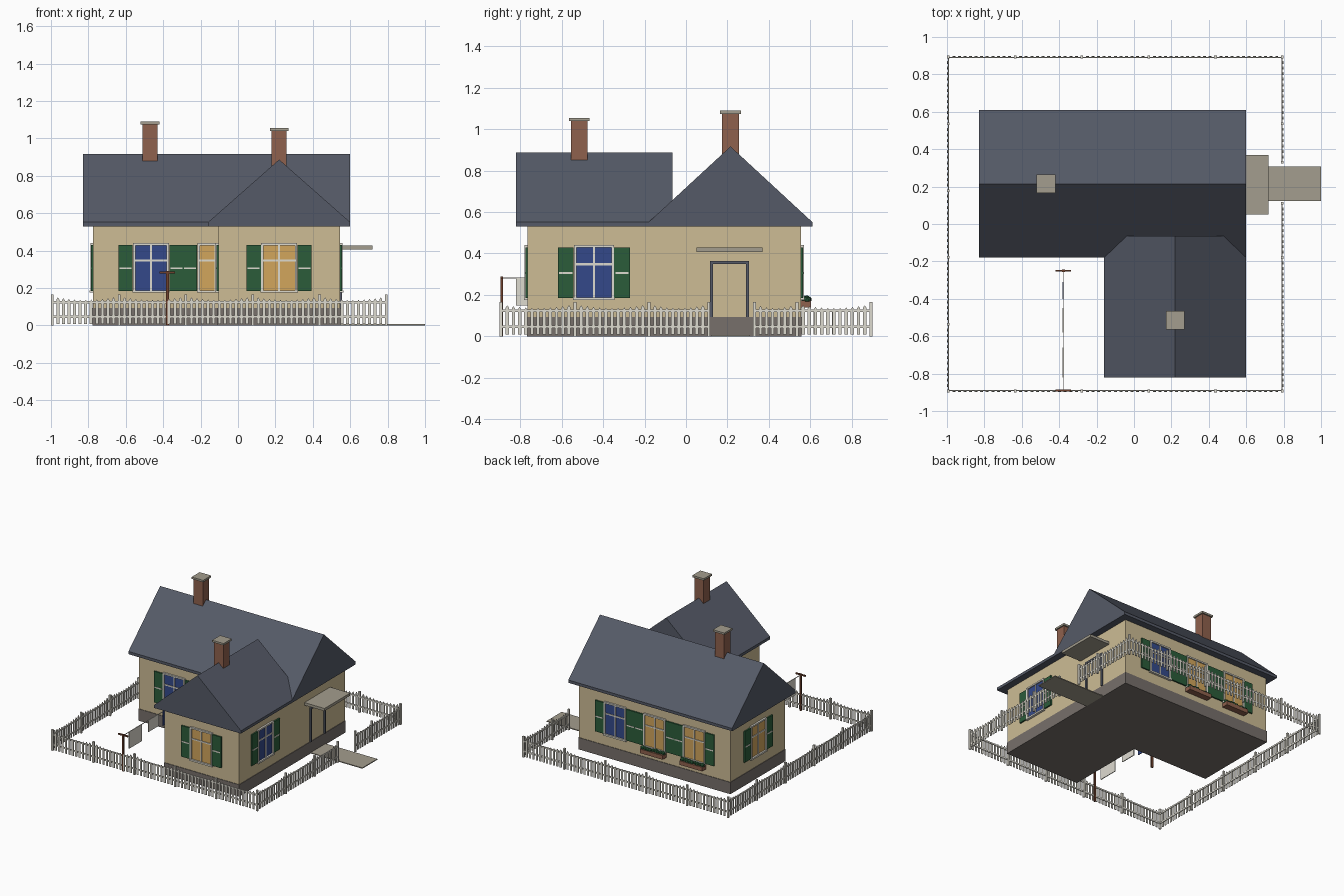
import bpy, bmesh, math, random
from mathutils import Matrix, Vector

if "Cube" in bpy.data.objects:
    bpy.data.objects.remove(bpy.data.objects["Cube"])

random.seed(3)


def material(name, hexcol):
    rgb = [int(hexcol[i:i + 2], 16) / 255 for i in (0, 2, 4)]
    lin = [c / 12.92 if c <= 0.04045 else ((c + 0.055) / 1.055) ** 2.4 for c in rgb]
    m = bpy.data.materials.new(name)
    m.diffuse_color = (*lin, 1)
    m.use_nodes = True
    m.node_tree.nodes["Principled BSDF"].inputs["Base Color"].default_value = m.diffuse_color
    return m


ROOF = material("slate roof", "555A67")
WALL = material("cream wall", "CDBC95")
BASE = material("grey foundation", "77706B")
WHITE = material("white paint", "DEDBD0")
GREEN = material("shutter green", "2B5C3A")
BLUE = material("blue glass", "34498A")
AMBER = material("amber glass", "D2A65C")
BRICK = material("brick", "8F614D")
STONE = material("pale stone", "A39D8E")
WOOD = material("brown wood", "6E402C")


def finish(name, bm, mat, mtx=Matrix()):
    bmesh.ops.recalc_face_normals(bm, faces=bm.faces)
    me = bpy.data.meshes.new(name)
    bm.to_mesh(me)
    bm.free()
    me.transform(mtx)
    me.materials.append(mat)
    ob = bpy.data.objects.new(name, me)
    bpy.context.collection.objects.link(ob)
    return ob


def add_box(bm, x0, x1, y0, y1, z0, z1):
    c = Vector(((x0 + x1) / 2, (y0 + y1) / 2, (z0 + z1) / 2))
    bmesh.ops.create_cube(bm, size=1, matrix=Matrix.Translation(c)
                          @ Matrix.Diagonal((x1 - x0, y1 - y0, z1 - z0, 1)))


def boxes(name, mat, parts, mtx=Matrix()):
    bm = bmesh.new()
    for p in parts:
        add_box(bm, *p)
    return finish(name, bm, mat, mtx)


def add_prism(bm, pts, vec):
    f = bm.faces.new([bm.verts.new(p) for p in pts])
    new = bmesh.ops.extrude_face_region(bm, geom=[f])["geom"]
    bmesh.ops.translate(bm, vec=vec, verts=[v for v in new if isinstance(v, bmesh.types.BMVert)])


def prism(name, mat, pts, vec):
    bm = bmesh.new()
    add_prism(bm, pts, vec)
    return finish(name, bm, mat)


# L-shaped foundation and walls
def l_shape(e, z):
    return [(-0.775 - e, -0.125 - e, z), (-0.105 - e, -0.125 - e, z), (-0.105 - e, -0.765 - e, z),
            (0.545 + e, -0.765 - e, z), (0.545 + e, 0.555 + e, z), (-0.775 - e, 0.555 + e, z)]


prism("foundation", BASE, l_shape(0.004, 0), (0, 0, 0.093))
prism("walls", WALL, l_shape(0, 0.093), (0, 0, 0.44))

# Two solid gable roofs
main = [(-0.18, 0.53), (0.61, 0.53), (0.61, 0.552), (0.215, 0.917), (-0.18, 0.552)]
prism("main_roof", ROOF, [(-0.83, y, z) for y, z in main], (1.43, 0, 0))
wing = [(-0.16, 0.53), (0.60, 0.53), (0.60, 0.552), (0.22, 0.887), (-0.16, 0.552)]
prism("wing_roof", ROOF, [(x, -0.82, z) for x, z in wing], (0, 0.755, 0))

# Chimneys with stone caps
for name, cx, cy, z0, z1 in (("back", -0.47, 0.215, 0.80, 1.09), ("front", 0.22, -0.515, 0.78, 1.055)):
    boxes(name + "_chimney", BRICK, [(cx - 0.04, cx + 0.04, cy - 0.04, cy + 0.04, z0, z1 - 0.015)])
    boxes(name + "_chimney_cap", STONE, [(cx - 0.05, cx + 0.05, cy - 0.05, cy + 0.05, z1 - 0.015, z1)])


# Window with frame, mullions and a pair of shutters; local frame faces -y
def window(name, x, y, turn, glass):
    m = Matrix.Translation((x, y, 0)) @ Matrix.Rotation(math.radians(turn), 4, 'Z')
    boxes(name + "_glass", glass, [(-0.09, 0.09, -0.005, 0.005, 0.185, 0.435)], m)
    frame = [(s * 0.09 - 0.006, s * 0.09 + 0.006, -0.014, 0.002, 0.18, 0.44) for s in (-1, 1)]
    frame += [(-0.096, 0.096, -0.014, 0.002, 0.428, 0.44), (-0.1, 0.1, -0.018, 0.002, 0.175, 0.188),
              (-0.005, 0.005, -0.01, 0.002, 0.185, 0.435), (-0.088, 0.088, -0.01, 0.002, 0.343, 0.353)]
    boxes(name + "_frame", WHITE, frame, m)
    shut, bars = [], []
    for s in (-1, 1):
        c = s * 0.136
        shut.append((c - 0.038, c + 0.038, -0.011, 0.002, 0.185, 0.43))
        bars.append((c - 0.032, c + 0.032, -0.013, -0.008, 0.301, 0.311))
    boxes(name + "_shutters", GREEN, shut, m)
    boxes(name + "_shutter_bars", WHITE, bars, m)


window("front_wing_window", 0.22, -0.765, 0, AMBER)
window("front_left_window", -0.465, -0.125, 0, BLUE)
window("front_inner_window", -0.12, -0.125, 0, AMBER)
window("right_window", 0.545, -0.445, 90, BLUE)
window("back_window_1", 0.225, 0.555, 180, BLUE)
window("back_window_2", -0.12, 0.555, 180, AMBER)
window("back_window_3", -0.465, 0.555, 180, AMBER)
window("left_window", -0.775, 0.215, -90, AMBER)
window("wing_left_window", -0.105, -0.445, -90, BLUE)

# Flower boxes under two back windows
for i, cx in enumerate((-0.12, -0.465)):
    boxes(f"flower_box_{i}", BRICK, [(cx - 0.1, cx + 0.1, 0.555, 0.605, 0.14, 0.172)])
    bm = bmesh.new()
    for k in range(9):
        p = (cx - 0.088 + k * 0.022, 0.583 + random.uniform(-0.008, 0.008), 0.178)
        bmesh.ops.create_icosphere(bm, subdivisions=1, radius=random.uniform(0.014, 0.02),
                                   matrix=Matrix.Translation(p))
    finish(f"flower_box_plants_{i}", bm, GREEN)

# Door surround, canopy and path
boxes("door_frame", ROOF, [(0.54, 0.556, 0.115, 0.13, 0.093, 0.362), (0.54, 0.556, 0.29, 0.305, 0.093, 0.362),
                           (0.54, 0.556, 0.115, 0.305, 0.35, 0.364)])
boxes("door_canopy", STONE, [(0.54, 0.72, 0.05, 0.37, 0.407, 0.428)])
boxes("path", STONE, [(0.54, 1.0, 0.122, 0.308, 0, 0.007)])


# Picket fence runs with posts, two rails and scalloped pointed pickets
def fence(name, start, end, posts):
    a, b = Vector(start), Vector(end)
    length = (b - a).length
    ang = math.atan2(b.y - a.y, b.x - a.x)
    m = Matrix.Translation((a.x, a.y, 0)) @ Matrix.Rotation(ang, 4, 'Z')
    bm = bmesh.new()
    for z in (0.04, 0.118):
        add_box(bm, 0, length, -0.001, 0.005, z, z + 0.012)
    for p in posts:
        add_box(bm, p - 0.007, p + 0.007, -0.007, 0.007, 0, 0.165)
    for p, q in zip(posts, posts[1:]):
        n = max(2, round((q - p) / 0.03))
        for i in range(1, n):
            u = p + (q - p) * i / n
            h = 0.155 - 0.018 * math.sin(math.pi * i / n)
            w = 0.008
            add_prism(bm, [(u - w, -0.006, 0.008), (u + w, -0.006, 0.008), (u + w, -0.006, h - 0.012),
                           (u, -0.006, h), (u - w, -0.006, h - 0.012)], (0, 0.005, 0))
    finish(name, bm, WHITE, m)


L, R, F, B = -0.993, 0.793, -0.893, 0.893
even = [i * (R - L) / 5 for i in range(6)]
fence("front_fence", (L, F), (R, F), even)
fence("back_fence", (R, B), (L, B), even)
fence("left_fence", (L, B), (L, F), even)
fence("right_fence_front", (R, F), (R, 0.11), [0, 0.357, 0.714, 1.003])
fence("right_fence_back", (R, 0.33), (R, B), [0, 0.206, 0.563])

# Washing line: two T posts, line and hanging cloths
for name, y in (("front", -0.89), ("rear", -0.25)):
    boxes(name + "_line_post", WOOD, [(-0.386, -0.37, y - 0.006, y + 0.006, 0, 0.29),
                                      (-0.42, -0.336, y - 0.005, y + 0.005, 0.278, 0.289)])
boxes("washing_line", WHITE, [(-0.38, -0.376, -0.89, -0.25, 0.279, 0.283)])
boxes("hanging_sheets", WHITE, [(-0.381, -0.375, -0.82, -0.66, 0.15, 0.283),
                                (-0.381, -0.375, -0.58, -0.45, 0.19, 0.283)])
boxes("hanging_cloth", BLUE, [(-0.381, -0.375, -0.40, -0.31, 0.17, 0.283)])
